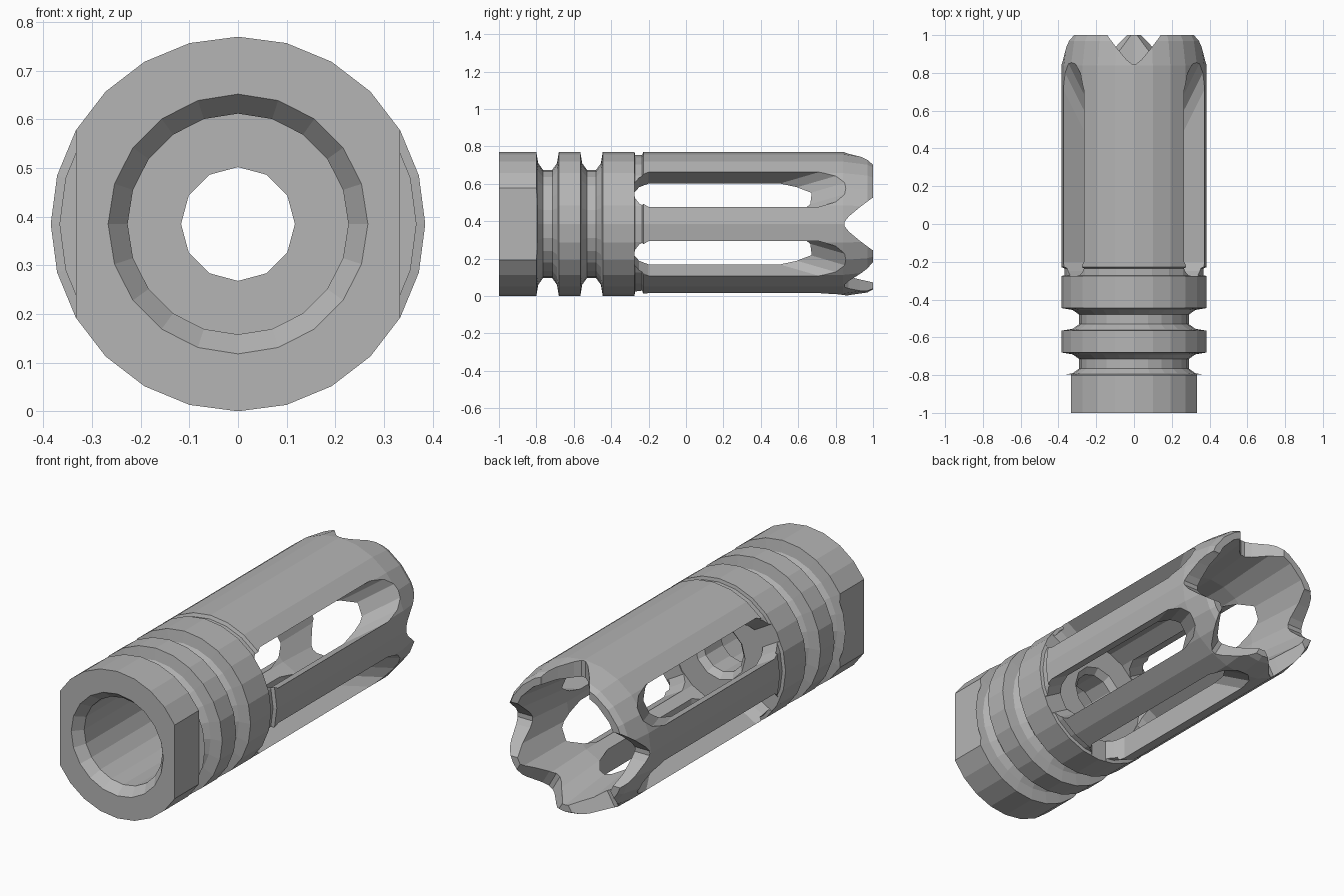
import bpy, bmesh, math
from mathutils import Vector

cube = bpy.data.objects.get("Cube")
if cube:
    bpy.data.objects.remove(cube)

R = 0.385            # outer radius, also the height of the axis
AXIS = Vector((0, 0, R))

steel = bpy.data.materials.new("grey steel")
steel.use_nodes = True
COLOUR = (0.46, 0.46, 0.46, 1)
steel.diffuse_color = COLOUR
steel.node_tree.nodes["Principled BSDF"].inputs["Base Color"].default_value = COLOUR


def radial(angle, r, y, side=0.0):
    """Point at a radius and sideways offset from the long axis."""
    c, s = math.cos(angle), math.sin(angle)
    return AXIS + Vector((c * r - s * side, y, s * r + c * side))


def loft(name, rings):
    """Closed solid through a list of equal-length rings of points."""
    bm = bmesh.new()
    loops = [[bm.verts.new(p) for p in ring] for ring in rings]
    n = len(loops[0])
    for a, b in zip(loops, loops[1:]):
        for i in range(n):
            j = (i + 1) % n
            bm.faces.new((a[i], a[j], b[j], b[i]))
    bm.faces.new(loops[0])
    bm.faces.new(loops[-1])
    bmesh.ops.recalc_face_normals(bm, faces=bm.faces)
    mesh = bpy.data.meshes.new(name)
    bm.to_mesh(mesh)
    bm.free()
    mesh.materials.append(steel)
    obj = bpy.data.objects.new(name, mesh)
    bpy.context.collection.objects.link(obj)
    return obj


def turned(name, profile, sides):
    """Solid of revolution about the long axis from (y, radius) pairs."""
    return loft(name, [[radial(math.pi / 2 + math.tau * i / sides, r, y)
                        for i in range(sides)] for y, r in profile])


def cut(target, cutter):
    mod = target.modifiers.new("cut", 'BOOLEAN')
    mod.operation = 'DIFFERENCE'
    mod.solver = 'EXACT'
    mod.object = cutter
    bpy.context.view_layer.objects.active = target
    bpy.ops.object.modifier_apply(modifier=mod.name)
    bpy.data.objects.remove(cutter)


def mirrored(half):
    """Outline of (y, side) pairs completed on the other side."""
    return half + [(y, -s) for y, s in reversed(half)]


# Turned outer body: collar, two grooves, neck and long cage
def groove(y):
    return [(y, R), (y + .01, .325), (y + .035, .29),
            (y + .085, .29), (y + .11, .325), (y + .12, R)]


body = turned("muzzle_body",
              [(-1, R)] + groove(-.8) + groove(-.565)
              + [(-.275, R), (-.272, .368), (-.235, .368), (-.228, R),
                 (.84, R), (.97, .366), (1, .35)], 24)

# Wrench flats on both sides of the collar
for s in (-1, 1):
    cut(body, loft("flat_cutter", [
        [Vector((s * x, y, z)) for y, z in ((-1.1, -.1), (-.797, -.1), (-.797, .9), (-1.1, .9))]
        for x in (.333, .5)]))

# Chamfered front bore, small central hole and flared rear chamber
cut(body, turned("bore_cutter", [(-1.02, .283), (-1, .267), (-.95, .227), (-.45, .227)], 20))
cut(body, turned("hole_cutter", [(-.5, .117), (-.31, .117), (-.26, .167)], 12))
cut(body, turned("chamber_cutter", [(-.28, .27), (.6, .27), (1, .315), (1.05, .32)], 20))

# Five long slots with sloped rear ends; the top stays closed
for deg in (30, -30, -90, -150, 150):
    rings = []
    for r, end in ((.2, .54), (.45, .97)):
        outline = mirrored([(-.275, .045), (-.25, .08), (-.2, .107),
                            (end - .12, .107), (end - .04, .08), (end, .035)])
        rings.append([radial(math.radians(deg), r, y, s) for y, s in outline])
    cut(body, loft("slot_cutter", rings))

# Rounded V notches in the rim, between the slots
for deg in (90, 0, 180, -60, -120):
    outline = mirrored([(1.05, .17), (.99, .135), (.93, .09), (.87, .04), (.848, .012)])
    cut(body, loft("notch_cutter", [[radial(math.radians(deg), r, y, s) for y, s in outline]
                                    for r in (.15, .5)]))

# Tidy the single-material result and keep flat facets
body.data.materials.clear()
body.data.materials.append(steel)
for poly in body.data.polygons:
    poly.material_index = 0
    poly.use_smooth = False
